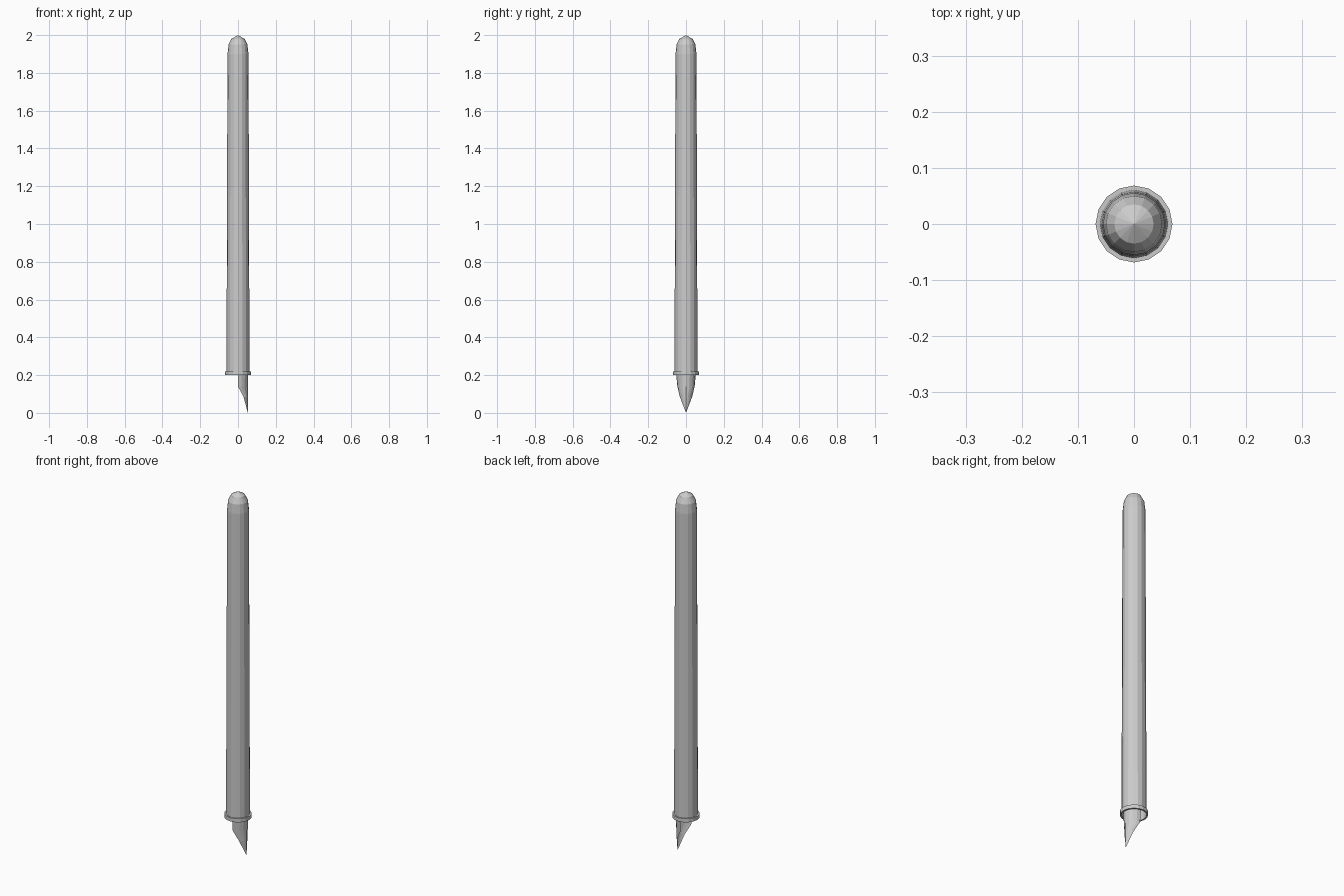
import bpy, math

if "Cube" in bpy.data.objects:
    bpy.data.objects.remove(bpy.data.objects["Cube"])

SIDES = 16

def make(name, verts, faces):
    me = bpy.data.meshes.new(name)
    me.from_pydata(verts, [], faces)
    me.update()
    ob = bpy.data.objects.new(name, me)
    bpy.context.collection.objects.link(ob)
    return ob

def lathe(name, profile, tip=None, loop=False):
    """Revolve (radius, z) pairs; optional closing tip or closed ring section."""
    verts = [(r * math.sin(2 * math.pi * i / SIDES), r * math.cos(2 * math.pi * i / SIDES), z)
             for r, z in profile for i in range(SIDES)]
    n = len(profile)
    faces = []
    for k in range(n if loop else n - 1):
        a, b = k * SIDES, ((k + 1) % n) * SIDES
        for i in range(SIDES):
            j = (i + 1) % SIDES
            faces.append((a + j, a + i, b + i, b + j))
    if tip is not None:
        verts.append((0, 0, tip))
        t, a = len(verts) - 1, (n - 1) * SIDES
        faces += [(a + (i + 1) % SIDES, a + i, t) for i in range(SIDES)]
    return make(name, verts, faces)

# Tapered barrel with rounded end
lathe("barrel", [(0.061, 0.21), (0.0575, 1.3), (0.0555, 1.9), (0.05, 1.95), (0.035, 1.98)], tip=2.0)

# Collar ring at the open end
lathe("collar", [(0.06, 0.2), (0.0685, 0.2), (0.0685, 0.22), (0.06, 0.22)], loop=True)

# Nib: half-round shell narrowing to a point on the +x side
STEPS = 8
rows = [(0.22, 90), (0.14, 90), (0.085, 48)]
verts = []
for z, half in rows:
    for i in range(STEPS + 1):
        a = math.radians(half * (2 * i / STEPS - 1))
        r = 0.053 - (0.22 - z) * 0.09 * abs(math.sin(a))
        verts.append((r * math.cos(a), r * math.sin(a), z))
verts.append((0.052, 0, 0.0))
w = STEPS + 1
faces = [(k * w + i, (k + 1) * w + i, (k + 1) * w + i + 1, k * w + i + 1)
         for k in range(len(rows) - 1) for i in range(STEPS)]
faces += [(2 * w + i, 3 * w, 2 * w + i + 1) for i in range(STEPS)]
make("nib", verts, faces)
